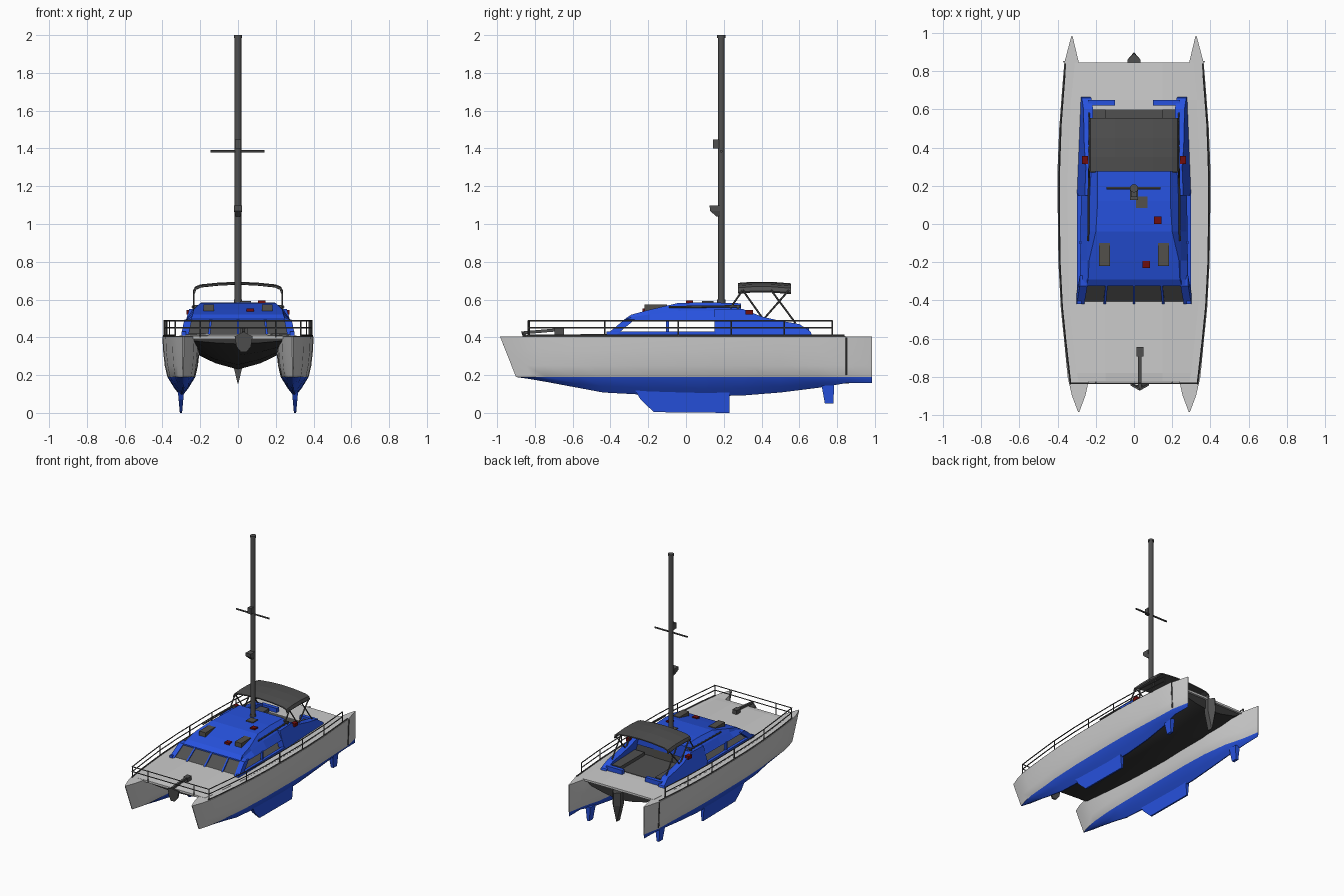
import bpy, bmesh, math
from mathutils import Vector

if "Cube" in bpy.data.objects:
    bpy.data.objects.remove(bpy.data.objects["Cube"])


def mat(name, *c):
    m = bpy.data.materials.new(name)
    m.diffuse_color = (*c, 1)
    m.use_nodes = True
    m.node_tree.nodes["Principled BSDF"].inputs["Base Color"].default_value = m.diffuse_color
    return m


GREY = mat("light_grey", .6, .6, .6)
BLUE = mat("blue", .02, .085, .74)
DARK = mat("dark_grey", .08, .08, .08)
BLACK = mat("underside_black", .035, .035, .035)
HATCH = mat("hatch_grey", .085, .08, .07)
RED = mat("dark_red", .16, .004, .004)


def finish(name, bm, mats, smooth=0):
    bmesh.ops.recalc_face_normals(bm, faces=bm.faces)
    me = bpy.data.meshes.new(name)
    bm.to_mesh(me)
    bm.free()
    for m in mats:
        me.materials.append(m)
    ob = bpy.data.objects.new(name, me)
    bpy.context.collection.objects.link(ob)
    if smooth:
        bpy.context.view_layer.objects.active = ob
        ob.select_set(True)
        bpy.ops.object.shade_smooth_by_angle(angle=math.radians(smooth))
        ob.select_set(False)
    return ob


def loft(name, rings, mats, rule=None, smooth=0):
    """Skin closed rings of equal length and cap both ends."""
    bm = bmesh.new()
    vs = [[bm.verts.new(p) for p in r] for r in rings]
    n = len(rings[0])
    for a, b in zip(vs, vs[1:]):
        for i in range(n):
            j = (i + 1) % n
            bm.faces.new((a[i], a[j], b[j], b[i]))
    bm.faces.new(vs[0])
    bm.faces.new(vs[-1])
    if rule:
        for f in bm.faces:
            f.material_index = rule(f.calc_center_median())
    return finish(name, bm, mats, smooth)


def box(name, x0, x1, y0, y1, z0, z1, m):
    return loft(name, [[(x0, y0, z), (x1, y0, z), (x1, y1, z), (x0, y1, z)] for z in (z0, z1)], [m])


def rods(name, paths, r, m, sides=6):
    """Round bars along each path, joined in one mesh."""
    bm = bmesh.new()
    for path in paths:
        for a, b in zip(path, path[1:]):
            a, b = Vector(a), Vector(b)
            d = b - a
            M = d.to_track_quat('Z', 'Y').to_matrix().to_4x4()
            M.translation = (a + b) / 2
            bmesh.ops.create_cone(bm, cap_ends=True, segments=sides, radius1=r, radius2=r,
                                  depth=d.length, matrix=M)
    return finish(name, bm, [m], 40)


# hull stations: y, centre x, half beam, keel z, bow rake
ST = [(-.985, .29, .003, .19, 1), (-.9, .29, .035, .178, .9), (-.8, .29, .058, .162, .75),
      (-.6, .29, .077, .13, .4), (-.45, .295, .088, .108, .1), (-.2, .299, .097, .095, 0),
      (.1, .3, .1, .088, 0), (.3, .3, .1, .092, 0), (.5, .301, .091, .108, 0), (.7, .309, .068, .133, 0),
      (.845, .327, .038, .157, 0), (.985, .325, .003, .157, 0)]


def edge(y):
    for a, b in zip(ST, ST[1:]):
        if a[0] <= y <= b[0]:
            t = (y - a[0]) / (b[0] - a[0])
            return (a[1] + a[2]) * (1 - t) + (b[1] + b[2]) * t


def hull_ring(s, st):
    y, c, w, k, rake = st
    half = [(1, .405), (.97, .33), (.88, .25), (.74, .19), (.36, (.19 + k * 1.5) / 2.5), (.04, k)]
    pts = half + [(-a, z) for a, z in reversed(half)]
    return [(s * (c + a * w), y + rake * .085 * (.405 - z) / .215, z) for a, z in pts]


for s, side in ((1, "right"), (-1, "left")):
    loft(side + "_hull", [hull_ring(s, st) for st in ST], [GREY, BLUE],
         lambda c: int(c.z < .19), 35)
    # keel fin and rudder, thin tapered blades
    for nm, prof in (("keel", [(-.27, .12), (-.24, .07), (-.17, .004), (.23, 0), (.23, .12)]),
                     ("rudder", [(.715, .16), (.735, .05), (.78, .05), (.785, .16)])):
        loft(side + "_" + nm, [[(s * .302 + d * (.006 + z * .09), y, z) for y, z in prof]
                               for d in (-1, 1)], [BLUE])
    # stern seam and deck-edge strip
    rods(side + "_stern_seam", [[(s * .357, .85, .2), (s * .366, .85, .4)]], .005, DARK)
    ys = [-.84, -.7, -.55, -.4, -.2, .1, .3, .5, .7, .84]
    rods(side + "_deck_edge", [[(s * (edge(y) - .006), y, .409) for y in ys]], .005, DARK)
    # side rails
    ry = [-.835, -.6, -.43, -.2, -.04, .24, .52, .775]
    rods(side + "_rail", [[(s * (edge(y) - .008), y, z) for y in ry] for z in (.45, .488)] +
         [[(s * (edge(y) - .008), y, .4), (s * (edge(y) - .008), y, .488)] for y in ry if y not in (-.6, -.2)],
         .004, DARK)

# bridge deck with cambered top
loft("deck", [[(-w, y, .392), (w, y, .392), (w, y, .406), (.15, y, h), (-.15, y, h), (-w, y, .406)]
              for y, w, h in ((-.825, .29, .408), (-.78, .3, .414), (-.4, .34, .418),
                              (.2, .35, .418), (.65, .33, .416), (.845, .31, .408))], [GREY])
# dark nacelle under the deck
loft("underside", [[(-.29, y, .395), (-.24, y, .395 - d * .45), (-.12, y, .395 - d * .8), (0, y, .395 - d),
                    (.12, y, .395 - d * .8), (.24, y, .395 - d * .45), (.29, y, .395)]
                   for y, d in ((-.8, .03), (-.6, .09), (-.3, .14), (.1, .165), (.5, .15), (.83, .08))],
     [BLACK], None, 30)
# central drive leg at the stern
loft("drive_leg", [[(-w, .82, z), (w, .82, z), (w, .86, z), (0, t, z), (-w, .86, z)]
                   for z, w, t in ((.39, .035, .895), (.29, .035, .9), (.23, .02, .885), (.155, .002, .862))], [DARK])
# front rail
rods("front_rail", [[(-.335, -.835, z), (.335, -.835, z)] for z in (.45, .488)] +
     [[(x, -.83, .4), (x, -.83, .488)] for x in (-.2, .2)], .004, DARK)

# cabin roof, lofted from front to back
def roof_ring(y, e, zt, t):
    zs = .49 + (zt - .49) * .55
    h = [(e, .485), (e - .005, .492), (e - .035, zs), (t, zt)]
    return [(x, y, z) for x, z in h] + [(-x, y, z) for x, z in reversed(h)]


loft("cabin_roof", [roof_ring(*a) for a in ((-.325, .28, .496, .25), (-.29, .282, .52, .24), (-.19, .282, .547, .235),
                                            (-.04, .28, .582, .2), (.12, .278, .585, .19), (.29, .272, .58, .19))],
     [BLUE])
# front window glass and pillars
loft("front_window", [[(-w, y, z), (w, y, z), (w, y + .006, z), (-w, y + .006, z)]
                      for w, y, z in ((.285, -.405, .418), (.27, -.318, .492))], [DARK])
for i, (x, w) in enumerate(((0, .006), (-.15, .006), (.15, .006), (-.275, .02), (.275, .02))):
    loft(f"front_pillar_{i}", [[(c - w, y, z), (c + w, y, z), (c + w, y + .055, z), (c - w, y + .055, z)]
                               for c, y, z in ((x * 1.02, -.42, .416), (x * .96, -.325, .495))], [BLUE])
box("cabin_floor", -.275, .275, -.38, .6, .41, .42, DARK)
box("cabin_bulkhead", -.24, .24, .27, .28, .415, .57, DARK)
box("cabin_door", -.08, .08, .28, .286, .42, .55, HATCH)

coaming = [(.15, .415), (.665, .415), (.66, .43), (.6, .47), (.5, .487), (.4, .51), (.3, .55), (.15, .55)]
for s, side in ((1, "right"), (-1, "left")):
    def wall_x(y, z):
        return .297 - (z - .42) * .3 - max(0, y - .15) * .04
    loft(side + "_cabin_side", [[(s * (wall_x(y, z) - d), y, z) for y, z in coaming] for d in (0, .05)], [BLUE])
    box(side + "_sill", *sorted((s * .275, s * .298)), -.42, .16, .41, .43, BLUE)
    box(side + "_window_post", *sorted((s * .268, s * .285)), -.105, -.09, .42, .49, BLUE)
    box(side + "_aft_seat", *sorted((s * .1, s * .24)), .62, .65, .415, .45, BLUE)
    box(side + "_bench", *sorted((s * .15, s * .235)), .3, .6, .415, .445, DARK)
    box(side + "_roof_hatch", *sorted((s * .127, s * .183)), -.22, -.1, .535, .573, HATCH)
    box(side + "_winch", *sorted((s * .24, s * .272)), .315, .355, .52, .545, RED)
    rods(side + "_grab_rail", [[(s * .24, -.09, .56), (s * .236, .29, .565)]], .006, DARK)
    # sunshade frame legs
    x = s * .235
    rods(side + "_shade_legs", [[(x, .3, .65), (x, .235, .555)], [(x, .3, .65), (x, .41, .495)],
                                [(x, .545, .65), (x, .41, .495)], [(x, .45, .65), (x, .58, .475)]], .005, DARK)

# arched sunshade
arch = [(-.237, .645), (-.228, .668), (-.2, .68), (-.1, .69), (0, .694), (.1, .69), (.2, .68), (.228, .668), (.237, .645)]
loft("sunshade", [[(x, y, z - d) for x, z in arch] + [(x * .97, y, z - d - .008) for x, z in reversed(arch)]
                  for y, d in ((.275, .006), (.35, 0), (.45, 0), (.555, .008))], [DARK])

# small roof fittings
box("roof_plate", .01, .07, .085, .145, .58, .592, HATCH)
box("roof_clutch_rear", .105, .145, 0, .038, .58, .594, RED)
box("roof_clutch_front", .045, .085, -.23, -.195, .535, .553, RED)

# mast with collar, cap, spreader and lamps
MY = .187
rods("mast", [[(0, MY, .57), (0, MY, 1.995)]], .018, DARK, 12)
rods("mast_collars", [[(0, MY, .575), (0, MY, .6)], [(0, MY, 1.985), (0, MY, 2)]], .022, DARK, 12)
rods("spreader", [[(-.145, MY, 1.385), (.14, MY, 1.385)]], .007, DARK)
box("radar_block", -.015, .015, .142, .175, 1.4, 1.447, DARK)
loft("mast_lamp", [[(-w, y, z), (w, y, z), (w, .18, z), (-w, .18, z)]
                   for w, y, z in ((.012, .16, 1.04), (.022, .127, 1.07), (.022, .125, 1.097))], [DARK])

# anchor on the front beam
loft("anchor_shank", [[(.03 - w, y, z - .008), (.03 + w, y, z - .008), (.03 + w, y, z + .008), (.03 - w, y, z + .008)]
                      for y, w, z in ((-.86, .008, .424), (-.7, .008, .438), (-.65, .008, .44))], [DARK])
box("anchor_winch", .012, .05, -.695, -.645, .41, .447, DARK)
fluke = [(-.018, .405), (.03, .43), (.078, .405), (.068, .35), (.045, .322), (.015, .322), (-.008, .35)]
loft("anchor_fluke", [[(x, y + abs(x - .03) * .5 + (z - .32) * -.1, z) for x, z in fluke] for y in (-.862, -.85)], [DARK])
